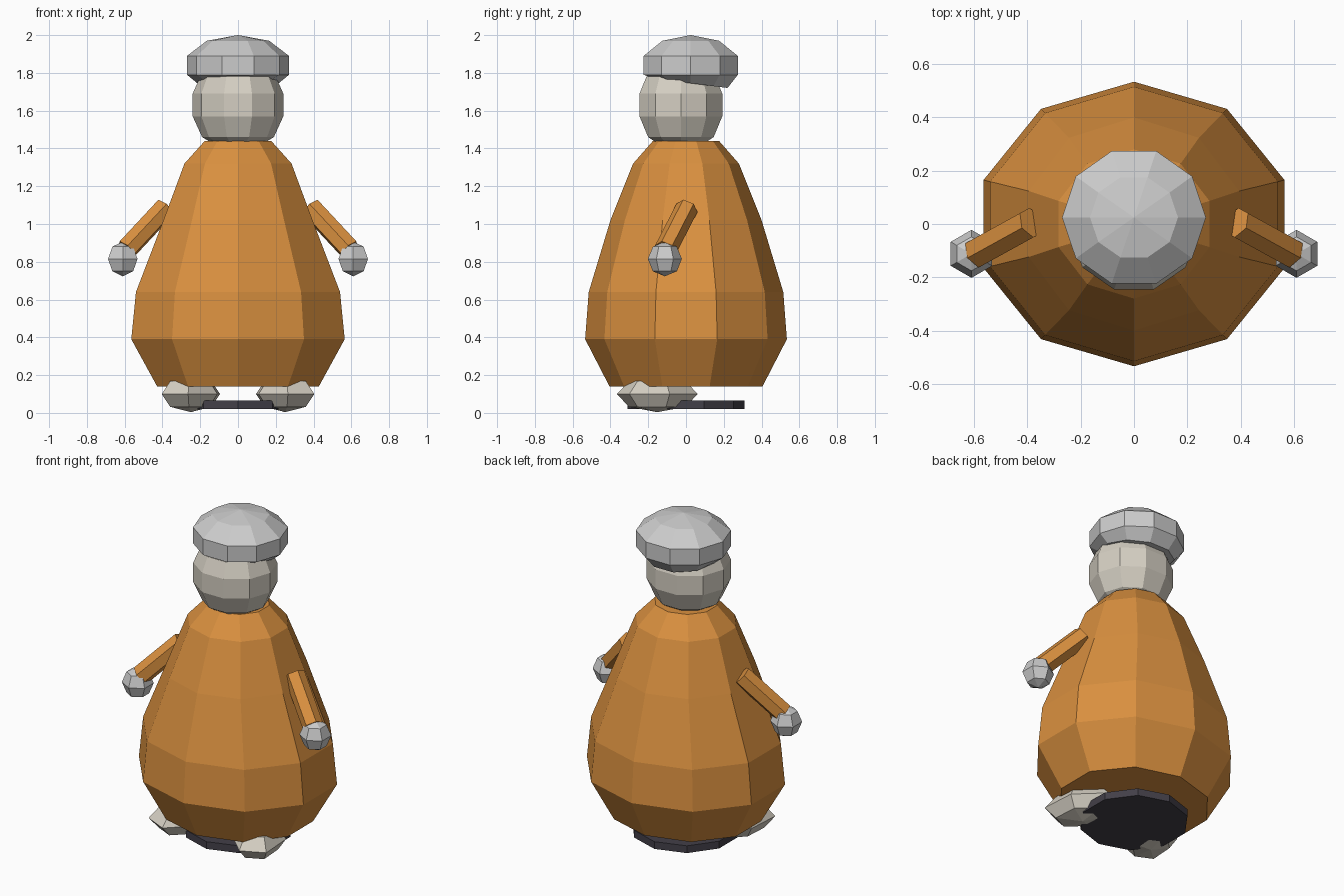
import bpy, bmesh
from math import sin, cos, pi, radians
from mathutils import Vector, Matrix

if "Cube" in bpy.data.objects:
    bpy.data.objects.remove(bpy.data.objects["Cube"])


def material(name, rgb):
    m = bpy.data.materials.new(name)
    m.diffuse_color = (*rgb, 1)
    m.use_nodes = True
    m.node_tree.nodes["Principled BSDF"].inputs["Base Color"].default_value = m.diffuse_color
    return m


def finish(name, bm, mat=None):
    bmesh.ops.recalc_face_normals(bm, faces=bm.faces[:])
    me = bpy.data.meshes.new(name)
    bm.to_mesh(me)
    bm.free()
    ob = bpy.data.objects.new(name, me)
    bpy.context.collection.objects.link(ob)
    if mat:
        me.materials.append(mat)
    return ob


def lathe(name, rings, start=0.0, y=0.0, n=10, mat=None):
    """Stack n-sided rings (rx, ry, z, tilt along y) and cap both ends."""
    bm = bmesh.new()
    prev = None
    loops = []
    for rx, ry, z, tilt in rings:
        loop = []
        for i in range(n):
            a = start + 2 * pi * i / n
            loop.append(bm.verts.new((rx * cos(a), y + ry * sin(a), z + tilt * sin(a))))
        if prev:
            for i in range(n):
                j = (i + 1) % n
                bm.faces.new((prev[i], prev[j], loop[j], loop[i]))
        loops.append(loop)
        prev = loop
    bm.faces.new(loops[0][::-1])
    bm.faces.new(loops[-1])
    return finish(name, bm, mat)


def ball(name, centre, size, turn=0.0, start=0.0, mat=None):
    """Six-sided low-poly ellipsoid."""
    bm = bmesh.new()
    m = (Matrix.Translation(centre) @ Matrix.Rotation(turn, 4, 'Z')
         @ Matrix.Diagonal((*size, 1)) @ Matrix.Rotation(start, 4, 'Z'))
    bmesh.ops.create_uvsphere(bm, u_segments=6, v_segments=4, radius=1, matrix=m)
    return finish(name, bm, mat)


orange = material("orange", (0.70, 0.28, 0.05))
dark = material("dark", (0.055, 0.05, 0.065))
pale = material("pale", (0.66, 0.62, 0.54))

# Robe body
lathe("body", [(0.45, 0.405, 0.14, 0), (0.594, 0.534, 0.39, 0), (0.568, 0.515, 0.64, 0),
               (0.415, 0.40, 1.02, 0), (0.298, 0.28, 1.32, 0), (0.185, 0.175, 1.44, 0)],
      start=pi / 2, mat=orange)

# Head
lathe("head", [(r, r * 0.96, z, 0) for r, z in
               ((0.14, 1.43), (0.19, 1.46), (0.24, 1.57), (0.24, 1.69), (0.20, 1.78), (0.10, 1.82))],
      y=-0.027, mat=pale)

# Cap, lower rim drooping at the back
lathe("cap", [(0.215, 0.205, 1.745, -0.026), (0.27, 0.262, 1.79, 0), (0.27, 0.262, 1.89, 0),
              (0.165, 0.158, 1.97, 0), (0.002, 0.002, 2.0, 0)], y=0.025)

# Floor disc
lathe("base_disc", [(0.31, 0.31, 0.02, 0), (0.31, 0.31, 0.065, 0)], start=pi / 2, mat=dark)

# Paired limbs
for s, side in ((-1, "left"), (1, "right")):
    ball(side + "_foot", (s * 0.25, -0.152, 0.1), (0.155, 0.23, 0.096),
         turn=s * radians(25), start=pi / 2, mat=pale)
    ball(side + "_hand", (s * 0.61, -0.112, 0.815), (0.09, 0.09, 0.092))
    a, b = Vector((s * 0.385, 0.005, 1.085)), Vector((s * 0.59, -0.108, 0.865))
    d = b - a
    bm = bmesh.new()
    bmesh.ops.create_cone(bm, cap_ends=True, segments=6, radius1=0.06, radius2=0.06, depth=d.length,
                          matrix=Matrix.Translation((a + b) / 2) @ d.to_track_quat('Z', 'Y').to_matrix().to_4x4())
    finish(side + "_arm", bm, orange)
